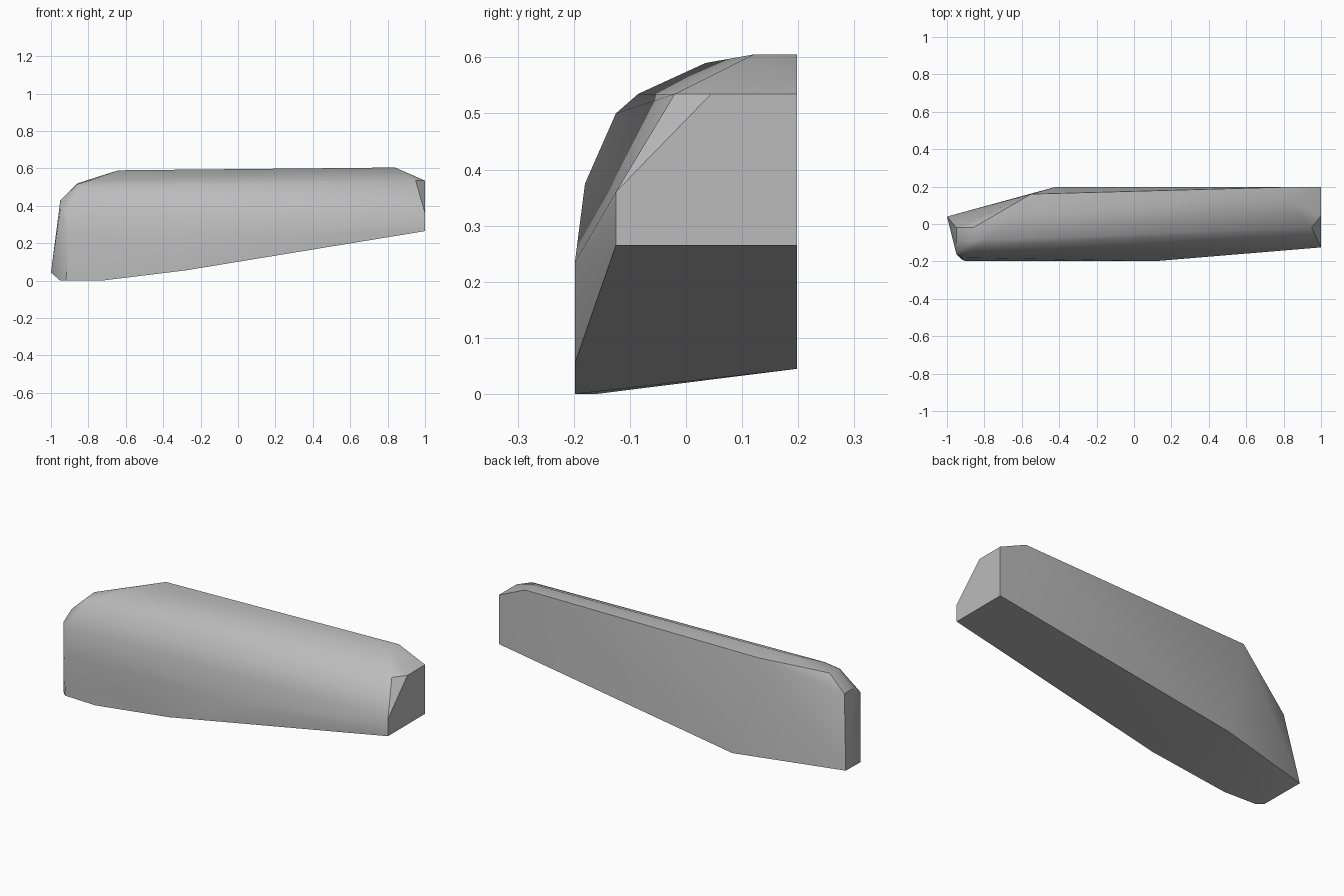
import bpy
import bmesh
import math

cube = bpy.data.objects.get("Cube")
if cube:
    bpy.data.objects.remove(cube, do_unlink=True)


def make_material(name, colour):
    mat = bpy.data.materials.new(name)
    mat.use_nodes = True
    mat.diffuse_color = colour
    bsdf = mat.node_tree.nodes["Principled BSDF"]
    bsdf.inputs["Base Color"].default_value = colour
    return mat


# Straight back edge, from the square end to the start of the slanted end
BACK = 0.198
back_edge = [(1, BACK, 0.265), (1, BACK, 0.535), (0.84, BACK, 0.605),
             (-0.42, BACK, 0.045), (-0.55, 0.16, 0.59)]

# Square end with its chamfered upper corner
square_end = [(1, -0.125, 0.265), (1, -0.125, 0.36), (1, 0.045, 0.535),
              (0.95, -0.02, 0.535), (0.84, 0.12, 0.605)]

# Lower front edge, bending upwards towards the square end
front_edge = [(-0.92, -0.19, 0), (-0.73, -0.198, 0), (-0.28, -0.198, 0.055),
              (0.12, -0.198, 0.235), (-0.9, -0.198, 0.235)]

# Rounded shoulder and narrow slanted end
shoulder = [(-0.915, -0.18, 0.375), (-0.85, -0.125, 0.5),
            (-0.79, -0.085, 0.535), (-0.64, 0.035, 0.59)]
narrow_end = [(-1, 0.04, 0.043), (-0.95, -0.16, 0), (-0.95, -0.16, 0.385),
              (-0.95, -0.02, 0.43), (-0.95, -0.09, 0.43),
              (-0.86, -0.02, 0.52), (-0.86, -0.09, 0.515)]

# Wrap all the outlines in one closed convex skin
bm = bmesh.new()
for outline in (back_edge, square_end, front_edge, shoulder, narrow_end):
    for point in outline:
        bm.verts.new(point)
hull = bmesh.ops.convex_hull(bm, input=bm.verts[:])
loose = set(hull["geom_interior"]) | set(hull["geom_unused"])
bmesh.ops.delete(bm, geom=[g for g in loose if isinstance(g, bmesh.types.BMVert)],
                 context="VERTS")
bmesh.ops.dissolve_limit(bm, angle_limit=math.radians(1),
                         verts=bm.verts[:], edges=bm.edges[:])
bmesh.ops.recalc_face_normals(bm, faces=bm.faces[:])

mesh = bpy.data.meshes.new("curved_panel")
bm.to_mesh(mesh)
bm.free()
panel = bpy.data.objects.new("curved_panel", mesh)
bpy.context.collection.objects.link(panel)
mesh.materials.append(make_material("plain grey", (0.5, 0.5, 0.5, 1)))

# Soft rounding with crisp borders
bpy.ops.object.select_all(action="DESELECT")
panel.select_set(True)
bpy.context.view_layer.objects.active = panel
bpy.ops.object.shade_smooth_by_angle(angle=math.radians(32))
